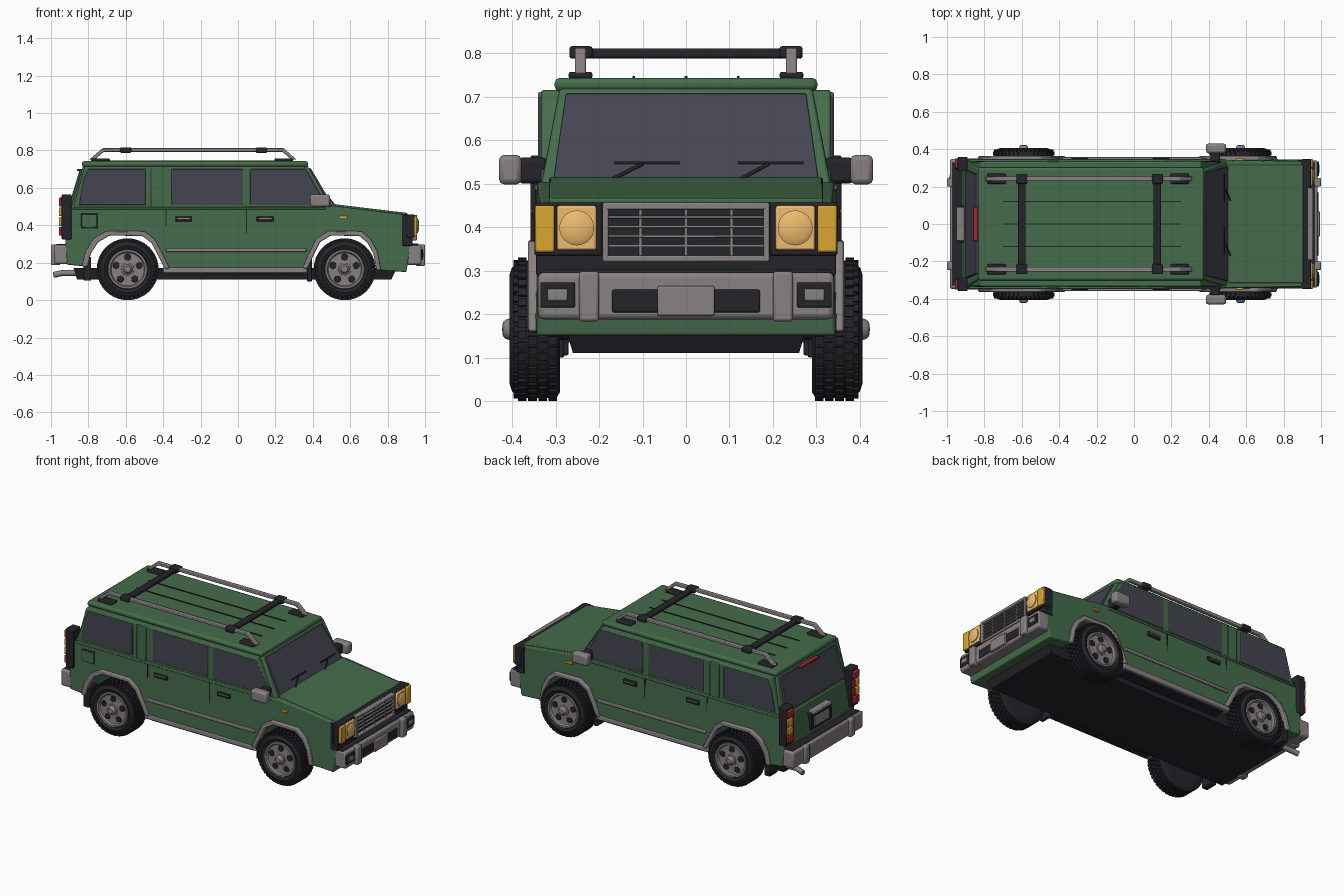
import bpy, bmesh, math
from mathutils import Vector, Matrix

if "Cube" in bpy.data.objects:
    bpy.data.objects.remove(bpy.data.objects["Cube"])

def material(name, r, g, b):
    m = bpy.data.materials.new(name)
    m.diffuse_color = (r, g, b, 1)
    m.use_nodes = True
    m.node_tree.nodes["Principled BSDF"].inputs["Base Color"].default_value = m.diffuse_color
    return m

GREEN = material("green_paint", .06, .15, .07)
BLACK = material("black_plastic", .018, .018, .023)
GLASS = material("tinted_glass", .06, .06, .085)
GREY = material("grey_trim", .25, .22, .225)
AMBER = material("amber_lens", .7, .38, .03)
LAMP = material("lamp_lens", .85, .5, .16)
RED = material("red_lens", .4, .02, .03)

def finish(name, bm, mat, bevel=0, segs=2):
    bmesh.ops.recalc_face_normals(bm, faces=bm.faces)
    me = bpy.data.meshes.new(name)
    bm.to_mesh(me)
    bm.free()
    me.materials.append(mat)
    ob = bpy.data.objects.new(name, me)
    bpy.context.collection.objects.link(ob)
    if bevel:
        mod = ob.modifiers.new("bevel", 'BEVEL')
        mod.width, mod.segments, mod.limit_method = bevel, segs, 'ANGLE'
    return ob

def add_box(bm, x0, x1, y0, y1, z0, z1, rot=None):
    m = Matrix.Translation(((x0+x1)/2, (y0+y1)/2, (z0+z1)/2)) @ Matrix.Diagonal((abs(x1-x0), abs(y1-y0), abs(z1-z0), 1))
    bmesh.ops.create_cube(bm, size=1, matrix=(rot @ m) if rot else m)

def box(name, mat, x, y, z, bevel=.004, segs=2):
    bm = bmesh.new()
    add_box(bm, *x, *y, *z)
    return finish(name, bm, mat, bevel, segs)

def pair(name, mat, x, y, z, bevel=.004):
    """The same box on both sides of the car."""
    for s, side in ((1, "left"), (-1, "right")):
        box(f"{name}_{side}", mat, x, (s*y[0], s*y[1]), z, bevel)

def bridge(name, a, b, mat, bevel=0):
    """Closed solid between two matching outlines."""
    bm = bmesh.new()
    va, vb = [bm.verts.new(p) for p in a], [bm.verts.new(p) for p in b]
    bm.faces.new(va)
    bm.faces.new(vb[::-1])
    n = len(a)
    for i in range(n):
        bm.faces.new((va[i], vb[i], vb[(i+1) % n], va[(i+1) % n]))
    return finish(name, bm, mat, bevel)

def prism(name, pts, y0, y1, mat, bevel=0):
    """Side outline (x, z) carried across y."""
    return bridge(name, [(x, y0, z) for x, z in pts], [(x, y1, z) for x, z in pts], mat, bevel)

def slab(name, quad, t, mat, bevel=0):
    q = [Vector(p) for p in quad]
    n = (q[1]-q[0]).cross(q[2]-q[0]).normalized() * t
    return bridge(name, [p-n for p in q], [p+n for p in q], mat, bevel)

def rod(name, pts, r, mat):
    cu = bpy.data.curves.new(name, 'CURVE')
    cu.dimensions, cu.bevel_depth, cu.bevel_resolution, cu.use_fill_caps = '3D', r, 2, True
    sp = cu.splines.new('POLY')
    sp.points.add(len(pts)-1)
    for p, c in zip(sp.points, pts):
        p.co = (*c, 1)
    cu.materials.append(mat)
    ob = bpy.data.objects.new(name, cu)
    bpy.context.collection.objects.link(ob)

def lathe(name, profile, centre, axis, mat, steps=40):
    """Spin (radius, offset) points about the x or y axis."""
    bm = bmesh.new()
    ax = Vector(axis)
    vs = [bm.verts.new(Vector((0, 0, r)) + ax*o) for r, o in profile]
    es = [bm.edges.new(e) for e in zip(vs, vs[1:])]
    bmesh.ops.spin(bm, geom=vs+es, cent=(0, 0, 0), axis=ax, angle=2*math.pi, steps=steps)
    bmesh.ops.remove_doubles(bm, verts=bm.verts, dist=.0003)
    bmesh.ops.translate(bm, verts=bm.verts, vec=centre)
    return finish(name, bm, mat)

# Wheel arches (outer outline, running rear to front)
WX = {"rear": -.59, "front": .57}
ARCH = {"rear": [(-.245, .18), (-.225, .26), (-.18, .33), (-.11, .37), (.09, .368), (.145, .325), (.185, .25), (.225, .17)],
        "front": [(-.225, .17), (-.19, .25), (-.15, .33), (-.085, .37), (.09, .368), (.14, .325), (.175, .26), (.195, .16)]}
def arch(end, k=1):
    return [(WX[end] + x*k, z if z < .19 else .17 + (z-.17)*k) for x, z in ARCH[end]]

# Lower body with open arches
outline = ([(-.915, .19)] + arch("rear", .92) + arch("front", .92) +
           [(.90, .15), (.925, .30), (.91, .455), (.52, .503), (-.90, .492), (-.925, .36)])
width = lambda x, z: .352 - .028*(z-.15) - (.02*(x-.5) if x > .5 else 0)
bridge("lower_body", [(x, -width(x, z), z) for x, z in outline], [(x, width(x, z), z) for x, z in outline], GREEN, .006)
slab("hood", [(.50, -.315, .508), (.905, -.315, .459), (.905, .315, .459), (.50, .315, .508)], .007, GREEN, .005)

# Cabin: leaning core, upright side frames, roof
bridge("cabin_core", [(-.895, -.335, .485), (.505, -.335, .485), (.505, .335, .485), (-.895, .335, .485)],
       [(-.825, -.288, .73), (.365, -.288, .73), (.365, .288, .73), (-.825, .288, .73)], GREEN, .006)
box("roof", GREEN, (-.835, .375), (-.302, .302), (.712, .743), .012)
for i, y in enumerate((-.12, 0, .12)):
    box(f"roof_rib_{i}", BLACK, (-.7, .25), (y-.003, y+.003), (.74, .747), 0)
front_g = [(.505, .50), (.375, .71)]
slab("windshield", [(.50, -.305, .503), (.50, .305, .503), (.38, .276, .704), (.38, -.276, .704)], .008, GLASS, .003)
slab("rear_window", [(-.896, -.29, .505), (-.896, .29, .505), (-.838, .265, .698), (-.838, -.265, .698)], .008, GLASS, .003)
box("high_brake_light", RED, (-.86, -.835), (-.09, .09), (.69, .702), .002)
WINDOWS = {"rear": [(-.85, .508), (-.495, .508), (-.495, .70), (-.80, .70), (-.825, .65)],
           "middle": [(-.355, .51), (.025, .51), (.025, .70), (-.355, .70)],
           "front": [(.065, .51), (.455, .51), (.455, .535), (.36, .70), (.065, .70)]}
for s, side in ((1, "left"), (-1, "right")):
    prism(f"side_frame_{side}", [(-.885, .48), (-.82, .715), (.355, .715), (.49, .48)], s*.27, s*.333, GREEN, .006)
    for key, pts in WINDOWS.items():
        prism(f"{key}_window_{side}", pts, s*.32, s*.337, GLASS, .004)
    # door seams and fender flares
    for i, x in enumerate((-.385, .045)):
        box(f"door_seam_{i}_{side}", BLACK, (x-.002, x+.002), (s*.33, s*(.346 if i else .345)), (.30, .49), 0)
    for end in WX:
        prism(f"{end}_flare_{side}", arch(end) + arch(end, .875)[::-1], s*.325, s*.363, GREY, .006)
pair("rear_pillar", GREEN, (-.465, -.40), (.32, .34), (.49, .71))
pair("belt_trim", GREEN, (-.88, .47), (.32, .348), (.484, .497))
pair("door_moulding", GREY, (-.385, .365), (.34, .359), (.258, .277))
pair("side_sill", GREY, (-.40, .37), (.30, .355), (.145, .175), .006)
pair("rear_door_handle", BLACK, (-.335, -.245), (.33, .353), (.42, .447))
pair("front_door_handle", BLACK, (.10, .19), (.33, .353), (.42, .447))
pair("rear_handle_grip", GREY, (-.325, -.255), (.34, .357), (.433, .44), .002)
pair("front_handle_grip", GREY, (.11, .18), (.34, .357), (.433, .44), .002)
pair("side_marker", AMBER, (.545, .585), (.33, .35), (.438, .452), .002)
box("fuel_door_seam", BLACK, (-.842, -.748), (-.3455, -.33), (.382, .462), .002)
box("fuel_door", GREEN, (-.836, -.754), (-.349, -.33), (.388, .456), .003)

# Mirrors
pair("mirror_arm", BLACK, (.41, .46), (.32, .385), (.50, .56), .01)
pair("mirror", GREY, (.385, .492), (.378, .43), (.498, .566), .012)

# Underside
box("floor", BLACK, (-.365, .345), (-.335, .335), (.135, .175), 0)
bridge("chassis", [(-.86, -.26, .11), (.82, -.26, .11), (.82, .26, .11), (-.86, .26, .11)],
       [(-.88, -.278, .172), (.85, -.278, .172), (.85, .278, .172), (-.88, .278, .172)], BLACK)
pair("rear_mud_flap", BLACK, (-.825, -.785), (.27, .35), (.105, .23))
pair("front_mud_flap", BLACK, (.37, .395), (.28, .35), (.10, .22))
rod("exhaust_pipe", [(-.80, .24, .145), (-.94, .24, .145), (-.985, .25, .135)], .016, GREY)
for end, x in WX.items():
    rod(f"{end}_axle", [(x, -.31, .165), (x, .31, .165)], .025, BLACK)

# Front: grille, lamps
box("nose_panel", BLACK, (.88, .932), (-.345, .345), (.29, .457))
box("grille_back", BLACK, (.92, .938), (-.185, .185), (.325, .452), 0)
for i, (y, z) in enumerate((((-.192, .192), (.44, .456)), ((-.192, .192), (.32, .335)),
                            ((-.192, -.178), (.32, .456)), ((.178, .192), (.32, .456)))):
    box(f"grille_frame_{i}", GREY, (.92, .957), y, z)
for i in range(4):
    z = .357 + i*.022
    box(f"grille_slat_{i}", GREY, (.93, .95), (-.18, .18), (z-.003, z+.003), .001)
for i in (-1, 0, 1):
    box(f"grille_post_{i+1}", GREY, (.93, .947), (i*.105-.004, i*.105+.004), (.33, .445), .001)
pair("headlight_surround", BLACK, (.90, .945), (.193, .348), (.335, .457))
pair("headlight", LAMP, (.92, .955), (.206, .297), (.347, .449), .005)
pair("turn_signal", AMBER, (.905, .957), (.302, .347), (.342, .45), .005)
for s, side in ((1, "left"), (-1, "right")):
    lathe(f"headlight_lens_{side}", [(.0, .012), (.03, .01), (.04, .004), (.04, -.01)], (.956, s*.251, .398), (1, 0, 0), LAMP, 32)
    # wipers
    base = .15*s + .0 if s > 0 else -.11
    rod(f"wiper_blade_{side}", [(.483, s*.02 + s*.25 if s > 0 else -.165, .548), (.483, .12 if s > 0 else -.015, .548)], .004, BLACK)
    rod(f"wiper_arm_{side}", [(.515, .125 if s > 0 else -.17, .51), (.487, .19 if s > 0 else -.10, .545)], .004, BLACK)

# Front bumper
box("front_bumper", GREY, (.90, .982), (-.34, .34), (.188, .296), .012)
box("bumper_top_pad", BLACK, (.90, .965), (-.335, .335), (.285, .302))
pair("front_overrider", GREY, (.95, 1.0), (.20, .246), (.183, .298), .007)
box("bumper_intake", BLACK, (.96, .986), (-.17, .17), (.204, .256))
box("front_plate", GREY, (.96, .995), (-.066, .066), (.196, .264))
pair("fog_lamp_frame", BLACK, (.96, .988), (.255, .335), (.215, .273))
pair("fog_lamp", GREY, (.97, .992), (.272, .318), (.23, .258))

# Rear: bumper, lamps, tailgate details
box("rear_bumper", GREY, (-.985, -.875), (-.347, .347), (.192, .296), .012)
pair("rear_overrider", GREY, (-1.0, -.95), (.20, .246), (.187, .298), .007)
box("rear_bumper_pad", BLACK, (-.97, -.90), (-.33, .33), (.288, .301))
pair("tail_lamp_housing", BLACK, (-.943, -.89), (.285, .358), (.325, .565), .006)
for i in range(4):
    z = .345 + i*.052
    pair(f"tail_lamp_{i}", AMBER if i in (1, 2) else RED, (-.957, -.92), (.312 if i in (1, 2) else .298, .35), (z, z+.047))
    if i in (1, 2):
        pair(f"tail_lamp_inner_{i}", RED, (-.955, -.92), (.295, .311), (z, z+.047), .002)
box("rear_plate_recess", BLACK, (-.937, -.90), (-.10, .10), (.33, .435))
box("rear_plate", GREY, (-.943, -.92), (-.075, .075), (.345, .405))
box("tailgate_handle", GREY, (-.95, -.90), (-.09, .09), (.425, .445))

# Roof rack
for s, side in ((1, "left"), (-1, "right")):
    prism(f"rack_rail_{side}", [(-.795, .752), (-.725, .812), (.245, .812), (.312, .752), (.285, .752), (.237, .793), (-.717, .793), (-.765, .752)],
          s*.23, s*.255, GREY, .004)
    for i, x in enumerate((-.735, .245)):
        box(f"rack_foot_{i}_{side}", BLACK, (x-.05, x+.05), (s*.215, s*.27), (.74, .757), .006)
    for i, x in enumerate((-.60, .125)):
        box(f"rack_clamp_{i}_{side}", BLACK, (x-.03, x+.03), (s*.215, s*.268), (.787, .816), .006)
for i, x in enumerate((-.60, .125)):
    box(f"rack_crossbar_{i}", BLACK, (x-.02, x+.02), (-.25, .25), (.788, .81), .006)

# Wheels: tyre, tread blocks, rim, holes, hub
def wheel(name, x, s):
    c, ax = (x, s*.34, .165), (0, s, 0)
    lathe(f"{name}_tyre", [(.10, .035), (.108, .058), (.125, .066), (.142, .06), (.155, .047), (.158, .04),
                           (.158, -.042), (.145, -.05), (.10, -.05), (0, -.045)], c, ax, BLACK, 48)
    bm = bmesh.new()
    for row in range(4):
        for i in range(40):
            rot = Matrix.Translation(c) @ Matrix.Rotation(2*math.pi*(i + .5*(row % 2))/40, 4, 'Y')
            y = s*(-.034 + row*.0235)
            add_box(bm, -.009, .009, y-.010, y+.010, .15, .165, rot)
    for i in range(40):
        rot = Matrix.Translation(c) @ Matrix.Rotation(2*math.pi*i/40, 4, 'Y')
        add_box(bm, -.008, .008, s*.03, s*.057, .143, .159, rot)
    finish(f"{name}_tread", bm, BLACK)
    lathe(f"{name}_rim", [(0, .056), (.035, .056), (.08, .048), (.088, .05), (.094, .063), (.104, .063), (.107, .05), (.107, .03)], c, ax, GREY)
    lathe(f"{name}_hub", [(0, .083), (.016, .081), (.022, .075), (.026, .062), (.034, .06), (.036, .05)], c, ax, GREY, 24)
    for i in range(5):
        a = 2*math.pi*i/5
        hole = (c[0] + .064*math.sin(a), c[1], c[2] + .064*math.cos(a))
        lathe(f"{name}_rim_hole_{i}", [(0, .056), (.018, .056), (.02, .045)], hole, ax, BLACK, 8)

for end, x in WX.items():
    wheel(f"{end}_left_wheel", x, 1)
    wheel(f"{end}_right_wheel", x, -1)

# Smooth curved parts, keep edges crisp
meshes = [o for o in bpy.data.objects if o.type == 'MESH']
for o in meshes:
    o.select_set(True)
bpy.context.view_layer.objects.active = meshes[0]
bpy.ops.object.shade_smooth_by_angle(angle=math.radians(35))
